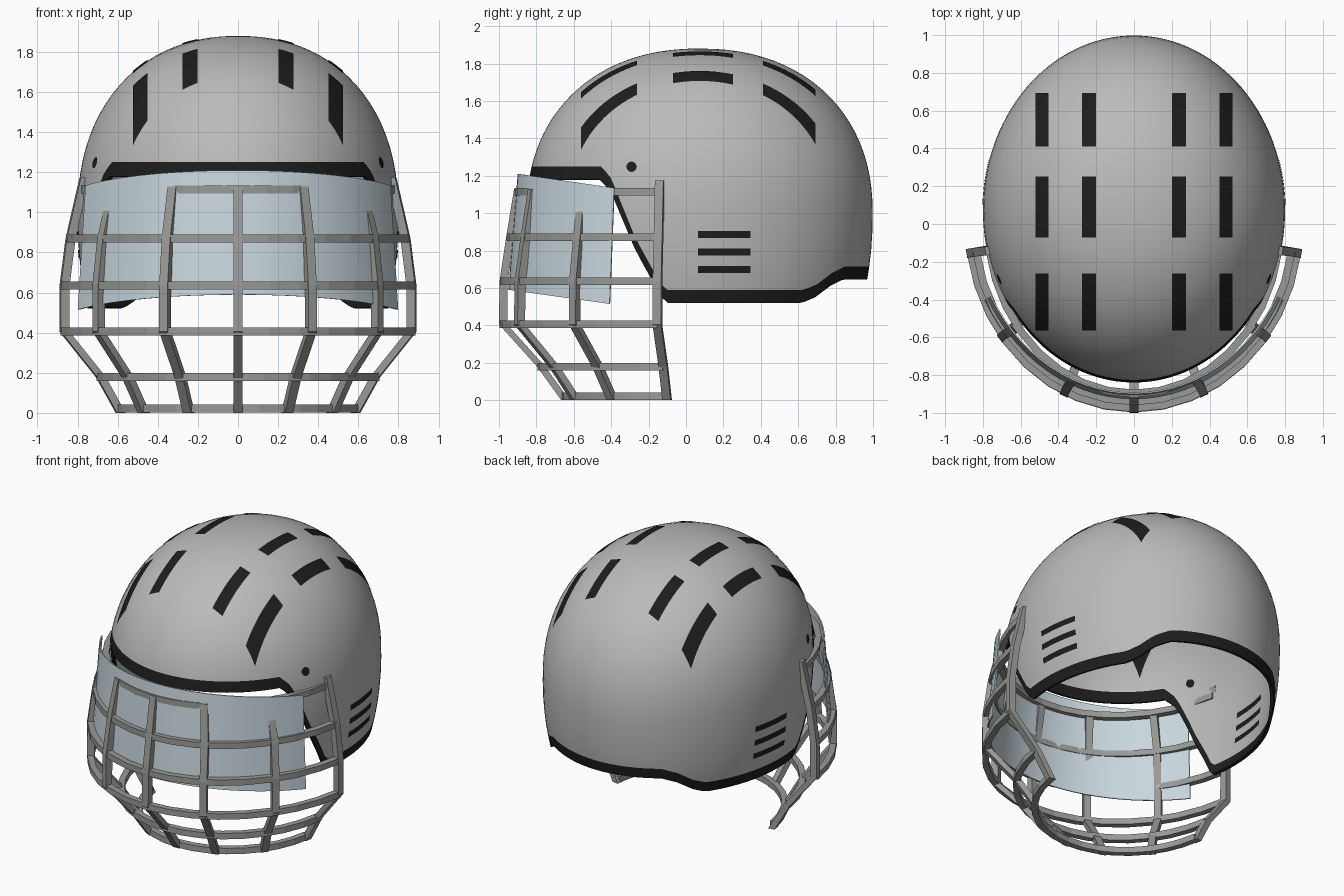
import bpy, bmesh, math
from mathutils import Vector

if "Cube" in bpy.data.objects:
    bpy.data.objects.remove(bpy.data.objects["Cube"])

# Shell dimensions: half width, half length, centre and rounding exponent
HALF_X, HALF_Y, MID_Y, MID_Z, POWER = 0.8, 0.925, 0.073, 1.0, 2.2
UP, DOWN, THICK, RIM = 0.88, 1.2, 0.02, 0.07


def material(name, color):
    m = bpy.data.materials.new(name)
    m.use_nodes = True
    m.diffuse_color = (*color, 1)
    bsdf = m.node_tree.nodes["Principled BSDF"]
    bsdf.inputs["Base Color"].default_value = (*color, 1)
    bsdf.inputs["Roughness"].default_value = 0.6
    return m


grey = material("shell grey", (0.49, 0.5, 0.49))
black = material("trim black", (0.012, 0.012, 0.012))
steel = material("cage grey", (0.32, 0.32, 0.31))
blue = material("visor pale blue", (0.58, 0.68, 0.73))


def finish(name, bm, mats, thickness=0, smooth=False):
    mesh = bpy.data.meshes.new(name)
    bm.to_mesh(mesh)
    bm.free()
    for m in mats:
        mesh.materials.append(m)
    ob = bpy.data.objects.new(name, mesh)
    bpy.context.collection.objects.link(ob)
    bpy.ops.object.select_all(action="DESELECT")
    ob.select_set(True)
    bpy.context.view_layer.objects.active = ob
    if thickness:
        mod = ob.modifiers.new("thickness", "SOLIDIFY")
        mod.thickness, mod.offset = thickness, -1
        bpy.ops.object.modifier_apply(modifier=mod.name)
    if smooth:
        bpy.ops.object.shade_smooth_by_angle(angle=math.radians(40))
    return ob


# Shell surface helpers
def height_scale(z):
    dz = z - MID_Z
    r = UP if dz > 0 else DOWN
    return max(0, 1 - (abs(dz) / r) ** POWER) ** (1 / POWER)


def latitude(z):
    dz = z - MID_Z
    r = UP if dz > 0 else DOWN
    return math.copysign(math.asin((abs(dz) / r) ** (POWER / 2)), dz)


def shell_point(theta, lat):
    s = math.cos(lat) ** (2 / POWER)
    r = UP if lat > 0 else -DOWN
    z = MID_Z + r * abs(math.sin(lat)) ** (2 / POWER)
    return Vector((HALF_X * s * math.sin(theta), MID_Y - HALF_Y * s * math.cos(theta), z))


def from_above(x, y):
    rho = math.hypot(x / HALF_X, (y - MID_Y) / HALF_Y)
    return Vector((x, y, MID_Z + UP * (1 - rho ** POWER) ** (1 / POWER)))


def from_side(y, z):
    s = height_scale(z)
    return Vector((HALF_X * math.sqrt(s * s - ((y - MID_Y) / HALF_Y) ** 2), y, z))


def lifted(p, d):
    r = UP if p.z > MID_Z else DOWN
    n = Vector((p.x / HALF_X ** 2, (p.y - MID_Y) / HALF_Y ** 2, (p.z - MID_Z) / r ** 2))
    return p + n.normalized() * d


# Lower edge of the shell as seen from the side: brow, cheek, ear, nape
EDGE = [(-2, 1.18), (-0.46, 1.18), (-0.4, 1.11), (-0.27, 0.8), (-0.12, 0.53),
        (-0.1, 0.52), (0.62, 0.52), (0.69, 0.55), (0.77, 0.61), (0.84, 0.645), (2, 0.65)]


def edge_height(y):
    for (y0, z0), (y1, z1) in zip(EDGE, EDGE[1:]):
        if y <= y1:
            return z0 + (z1 - z0) * (y - y0) / (y1 - y0)


# Helmet shell with black rim
COLS, ROWS = 160, 26
bm = bmesh.new()
columns = []
for i in range(COLS):
    theta = math.tau * i / COLS
    z = 1
    for _ in range(8):
        z = edge_height(MID_Y - HALF_Y * height_scale(z) * math.cos(theta))
    start = latitude(z + RIM)
    lats = [latitude(z)] + [start + (math.pi / 2 - start) * k / ROWS for k in range(ROWS)]
    columns.append([bm.verts.new(shell_point(theta, a)) for a in lats])
crown = bm.verts.new((0, MID_Y, MID_Z + UP))
for i, a in enumerate(columns):
    b = columns[(i + 1) % COLS]
    for k in range(ROWS):
        f = bm.faces.new((a[k], b[k], b[k + 1], a[k + 1]))
        f.material_index = int(k == 0)
    bm.faces.new((a[-1], b[-1], crown))
bm.normal_update()
finish("helmet_shell", bm, [grey, black], THICK, True)


# Thin dark plates that follow the shell, outside and inside
def patch(bm, place, u0, u1, v0, v1, nu, nv):
    for mirror in (1, -1):
        for lift in (0.004, -THICK - 0.004):
            grid = []
            for i in range(nu + 1):
                row = []
                for j in range(nv + 1):
                    p = lifted(place(u0 + (u1 - u0) * i / nu, v0 + (v1 - v0) * j / nv), lift)
                    p.x *= mirror
                    row.append(bm.verts.new(p))
                grid.append(row)
            for i in range(nu):
                for j in range(nv):
                    f = bm.faces.new((grid[i][j], grid[i + 1][j],
                                      grid[i + 1][j + 1], grid[i][j + 1]))
                    f.normal_update()
                    out = f.calc_center_median() - Vector((0, MID_Y, MID_Z))
                    if f.normal.dot(out) * lift < 0:
                        f.normal_flip()


bm = bmesh.new()
for y0, y1 in ((-0.56, -0.26), (-0.07, 0.25), (0.41, 0.69)):
    for x0, x1 in ((0.2, 0.275), (0.45, 0.52)):
        patch(bm, from_above, x0, x1, y0, y1, 3, 12)
finish("crown_vents", bm, [black], smooth=True)

bm = bmesh.new()
for z in (0.70, 0.793, 0.887):
    patch(bm, from_side, 0.065, 0.345, z - 0.019, z + 0.019, 10, 2)
finish("ear_vents", bm, [black], smooth=True)

# Visor screws
bm = bmesh.new()
for side in (1, -1):
    for lift in (0.004, -THICK - 0.004):
        ring = []
        for k in range(12):
            a = math.tau * k / 12
            p = lifted(from_side(-0.29 + 0.028 * math.cos(a), 1.247 + 0.028 * math.sin(a)), lift)
            ring.append(bm.verts.new((p.x * side, p.y, p.z)))
        f = bm.faces.new(ring)
        f.normal_update()
        if f.normal.x * side * lift < 0:
            f.normal_flip()
finish("visor_screws", bm, [black])

# Curved visor
bm = bmesh.new()
SPAN, STEPS = math.radians(61), 28
rows = []
for i in range(STEPS + 1):
    t = SPAN * (2 * i / STEPS - 1)
    drop = 0.075 * (1 - math.cos(t)) / (1 - math.cos(SPAN))
    rows.append([bm.verts.new((a * math.sin(t), 0.1 - b * math.cos(t), z - drop))
                 for a, b, z in ((0.914, 1.05, 0.59), (0.87, 1.0, 1.21))])
for p, q in zip(rows, rows[1:]):
    bm.faces.new((p[0], q[0], q[1], p[1]))
bm.normal_update()
finish("visor", bm, [blue], 0.008, True)

# Cage levels: height, half width at the ends, front depth
LEVELS = [(0.022, 0.585, 0.645), (0.18, 0.685, 0.775), (0.405, 0.865, 0.978),
          (0.635, 0.865, 0.975), (0.87, 0.835, 0.94), (1.115, 0.765, 0.897)]
END = math.radians(81)


def cage_point(level, t):
    z, w, d = level
    return Vector((w * math.sin(t) / math.sin(END), -d * math.cos(t), z))


def sweep(bm, points, offsets):
    # Rectangular bar through the points; offsets are the two half axes per point
    loops = [[bm.verts.new(p + u * a + v * b) for a, b in ((-1, -1), (1, -1), (1, 1), (-1, 1))]
             for p, (u, v) in zip(points, offsets)]
    for p, q in zip(loops, loops[1:]):
        for k in range(4):
            bm.faces.new((p[k], p[(k + 1) % 4], q[(k + 1) % 4], q[k]))
    bm.faces.new(loops[0])
    bm.faces.new(loops[-1])


def radial(t):
    return Vector((math.sin(t), -math.cos(t), 0))


# Horizontal cage bars
bm = bmesh.new()
for level in LEVELS:
    ts = [END * (k / 8 - 1) for k in range(17)]
    sweep(bm, [cage_point(level, t) for t in ts],
          [(radial(t) * 0.02, Vector((0, 0, 0.02))) for t in ts])
bmesh.ops.recalc_face_normals(bm, faces=bm.faces)
finish("cage_horizontal_bars", bm, [steel])

# Upright cage bars
bm = bmesh.new()
for deg in (-81, -52.5, -24.5, 0, 24.5, 52.5, 81):
    t = math.radians(deg)
    pts = [cage_point(level, t) for level in LEVELS]
    pts[0].z = 0
    pts[-1].z += 0.06 if abs(deg) > 80 else 0.015
    out = radial(t)
    across = Vector((-out.y, out.x, 0))
    sweep(bm, pts, [(out * 0.022, across * 0.023)] * len(pts))
bmesh.ops.recalc_face_normals(bm, faces=bm.faces)
finish("cage_upright_bars", bm, [steel])
